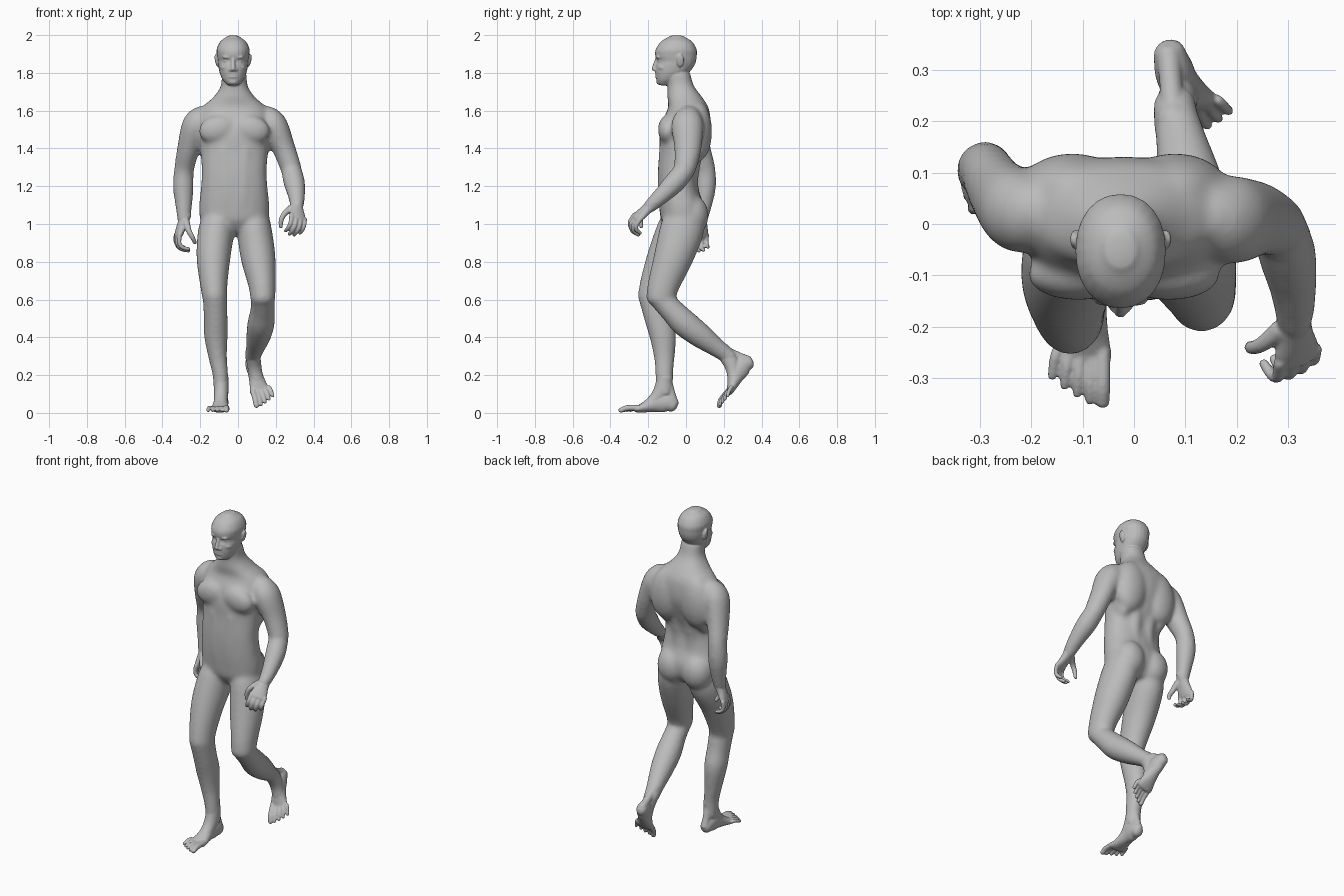
import bpy, bmesh, math
from mathutils import Vector, Matrix

cube = bpy.data.objects.get("Cube")
if cube:
    bpy.data.objects.remove(cube)

X = Vector((1, 0, 0))
Z = Vector((0, 0, 1))
TRUNK_X = -0.02      # the trunk leans a little off centre
HEAD_X = -0.026
SEGMENTS = 24


def spline(points, steps=5):
    """Smoothly interpolate position and radii through the given sections."""
    rows = [tuple(p) if len(p) == 5 else tuple(p) + (p[3],) for p in points]
    rows = [rows[0]] + rows + [rows[-1]]
    out = []
    for a, b, c, d in zip(rows, rows[1:], rows[2:], rows[3:]):
        for k in range(steps):
            t = k / steps
            out.append([q + t / 2 * (r - p + t * (2*p - 5*q + 4*r - s + t * (3*q - p - 3*r + s)))
                        for p, q, r, s in zip(a, b, c, d)])
    return out + [list(rows[-1])]


def tube(bm, points, ref=X, flat=False, cap=0.8, power=1.0):
    """Loft elliptical sections (x, y, z, side radius, depth radius) with domed ends."""
    rows = spline(points)
    pos = [Vector(r[:3]) for r in rows]
    last = len(rows) - 1
    sections = []
    for i, row in enumerate(rows):
        tan = Z if flat else (pos[min(i + 1, last)] - pos[max(i - 1, 0)]).normalized()
        sections.append((pos[i], tan, row[3], row[4]))

    def dome(section, sign):
        p, tan, ra, rb = section
        return [(p + tan * sign * cap * min(ra, rb) * math.sin(a), tan,
                 ra * math.cos(a), rb * math.cos(a)) for a in (0.5, 1.0, 1.4)]

    sections = dome(sections[0], -1)[::-1] + sections + dome(sections[-1], 1)
    rings = []
    for p, tan, ra, rb in sections:
        side = (ref - tan * ref.dot(tan)).normalized()
        depth = tan.cross(side)
        ring = []
        for k in range(SEGMENTS):
            c, s = math.cos(math.tau * k / SEGMENTS), math.sin(math.tau * k / SEGMENTS)
            c, s = (math.copysign(abs(v) ** power, v) for v in (c, s))
            ring.append(bm.verts.new(p + side * ra * c + depth * rb * s))
        rings.append(ring)
    for low, high in zip(rings, rings[1:]):
        for k in range(SEGMENTS):
            n = (k + 1) % SEGMENTS
            bm.faces.new((low[k], low[n], high[n], high[k]))
    bm.faces.new(rings[0][::-1])
    bm.faces.new(rings[-1])


def blob(bm, centre, size, tilt=0.0):
    """Ellipsoid, tilted about the front axis."""
    place = Matrix.Translation(centre) @ Matrix.Rotation(tilt, 4, 'Y') @ Matrix.Diagonal((*size, 1))
    bmesh.ops.create_uvsphere(bm, u_segments=24, v_segments=16, radius=1, matrix=place)


def pair(bm, middle, offset, y, z, size, tilt=0.0):
    """The same ellipsoid on both sides."""
    for sign in (1, -1):
        blob(bm, (middle + sign * offset, y, z), size, sign * tilt)


def fuse(bm, name, voxel, rounds):
    """Melt overlapping volumes into one smooth skin."""
    bmesh.ops.recalc_face_normals(bm, faces=bm.faces)
    raw = bpy.data.meshes.new(name + " raw")
    bm.to_mesh(raw)
    bm.free()
    ob = bpy.data.objects.new(name, raw)
    bpy.context.scene.collection.objects.link(ob)
    remesh = ob.modifiers.new("Skin", 'REMESH')
    remesh.mode = 'VOXEL'
    remesh.voxel_size = voxel
    relax = ob.modifiers.new("Relax", 'SMOOTH')
    relax.factor = 0.5
    relax.iterations = rounds
    graph = bpy.context.evaluated_depsgraph_get()
    mesh = bpy.data.meshes.new_from_object(ob.evaluated_get(graph))
    ob.modifiers.clear()
    ob.data = mesh
    bpy.data.meshes.remove(raw)
    return ob


def frame(origin, forward, up, sign, scale=1.0):
    """Local placing function for a hand or foot, and its sideways direction."""
    f = Vector(forward).normalized()
    u = Vector(up)
    u = (u - f * u.dot(f)).normalized()
    s = f.cross(u) * sign
    return (lambda a, b, c: Vector(origin) + (f * a + s * b + u * c) * scale), s


def hand(bm, wrist, fingers, back, sign):
    at, s = frame(wrist, fingers, back, sign, 1.08)
    tube(bm, [(*at(-.03, 0, 0), .032, .03), (*at(.02, 0, 0), .036, .026),
              (*at(.06, 0, 0), .046, .022), (*at(.085, 0, 0), .045, .018)], s)
    for i, size in enumerate((.9, 1, .95, .75)):
        b = .036 - .0245 * i
        tube(bm, [(*at(.075, b, .003), .0125), (*at(.075 + .045 * size, b, -.008), .0118),
                  (*at(.075 + .063 * size, b, -.038 * size), .011),
                  (*at(.075 + .058 * size, b, -.072 * size), .0095)], s)
    tube(bm, [(*at(.01, .025, -.01), .02), (*at(.045, .055, -.028), .015),
              (*at(.07, .062, -.055), .013), (*at(.09, .052, -.08), .01)], s)


def foot(bm, ankle, forward, up, sign):
    at, s = frame(ankle, forward, up, sign)
    tube(bm, [(*at(-.045, 0, -.09), .031, .036), (*at(-.01, 0, -.075), .037, .052),
              (*at(.04, 0, -.077), .037, .05), (*at(.09, 0, -.095), .043, .033),
              (*at(.13, 0, -.108), .052, .021), (*at(.15, 0, -.112), .052, .015)], s)
    # Instep and heel cord
    tube(bm, [(*at(-.005, 0, .06), .037, .042), (*at(.012, 0, -.01), .038, .044),
              (*at(.045, 0, -.055), .036, .036), (*at(.09, 0, -.088), .036, .026)], s)
    tube(bm, [(*at(-.015, 0, .04), .024, .026), (*at(-.035, 0, -.03), .022, .024),
              (*at(-.045, 0, -.08), .027, .032)], s)
    for i, reach in enumerate((.23, .228, .216, .202, .185)):
        b = .039 - .024 * i
        r = .0105 if i else .015
        tube(bm, [(*at(.13, b * .9, -.103), r), (*at(reach - .035, b, -.104), r),
                  (*at(reach, b * 1.05, -.117), r * .9)], s)


# Trunk and neck
core = bmesh.new()
trunk = [(.97, -.02, .13, .08), (1.02, -.02, .178, .112), (1.09, -.022, .187, .12),
         (1.18, -.04, .178, .108), (1.28, -.044, .172, .105), (1.38, -.024, .18, .118),
         (1.48, -.006, .19, .133), (1.56, .006, .192, .124), (1.62, .012, .168, .106),
         (1.67, -.006, .112, .093), (1.73, -.028, .072, .071), (1.8, -.045, .067, .068)]
tube(core, [(TRUNK_X, y, z, a, b) for z, y, a, b in trunk], flat=True, cap=.25, power=.88)

# Trunk muscles
pair(core, TRUNK_X, .088, -.098, 1.5, (.102, .051, .075), .2)     # chest
pair(core, TRUNK_X, .1, .064, 1.49, (.105, .074, .16), -.1)       # shoulder blades
pair(core, TRUNK_X, .138, .015, 1.43, (.052, .085, .14), .12)     # flanks
pair(core, TRUNK_X, .09, .025, 1.625, (.105, .06, .04), .55)      # neck slope
pair(core, TRUNK_X, .083, .03, 1.045, (.092, .09, .11))           # buttocks
for sign in (1, -1):
    tube(core, [(TRUNK_X + sign * .03, -.1, 1.02, .03, .025), (TRUNK_X + sign * .042, -.115, 1.12, .042, .03),
                (TRUNK_X + sign * .046, -.12, 1.24, .044, .03), (TRUNK_X + sign * .05, -.112, 1.4, .046, .03)])
    tube(core, [(TRUNK_X + sign * .045, .045, 1.12, .038, .03), (TRUNK_X + sign * .045, .035, 1.25, .038, .032),
                (TRUNK_X + sign * .05, .075, 1.45, .042, .03)])

# Arms
tube(core, [(-.185, .025, 1.56, .07), (-.226, .026, 1.52, .072, .082), (-.262, .062, 1.4, .06, .069),
            (-.285, .1, 1.29, .053, .056), (-.29, .104, 1.195, .055), (-.287, .093, 1.1, .045),
            (-.287, .08, 1.02, .035)])
tube(core, [(.145, .015, 1.56, .07), (.19, .008, 1.52, .074, .086), (.243, .01, 1.4, .061, .072),
            (.281, -.004, 1.295, .056, .059)])
tube(core, [(.281, -.002, 1.29, .054), (.298, -.06, 1.22, .057), (.31, -.13, 1.15, .046),
            (.312, -.195, 1.09, .036)])

# Legs
tube(core, [(-.1, -.02, 1.02, .09, .108), (-.117, -.045, .95, .096, .117), (-.13, -.105, .82, .09, .103),
            (-.128, -.157, .68, .073, .088), (-.122, -.178, .6, .065, .08)], cap=.6)
tube(core, [(-.122, -.176, .62, .065, .078), (-.118, -.148, .5, .063, .072), (-.117, -.123, .41, .063, .071),
            (-.108, -.115, .3, .05, .056), (-.093, -.115, .2, .042, .047),
            (-.088, -.115, .1, .041, .047)], cap=.5)
tube(core, [(.075, -.01, 1.03, .09, .106), (.087, -.024, .96, .093, .117), (.107, -.068, .82, .092, .104),
            (.127, -.118, .68, .073, .085), (.132, -.136, .6, .066, .077)], cap=.7)
tube(core, [(.131, -.127, .6, .063), (.13, -.075, .543, .065), (.122, -.008, .475, .072),
            (.109, .075, .41, .066), (.092, .16, .347, .051), (.08, .215, .307, .044),
            (.08, .24, .285, .042)], cap=.5)

core_object = fuse(core, "core", .01, 15)

body = bmesh.new()
body.from_mesh(core_object.data)
core_mesh = core_object.data
bpy.data.objects.remove(core_object)
bpy.data.meshes.remove(core_mesh)

# Head
skull = [(1.742, -.112, .036, .038), (1.765, -.095, .056, .062), (1.8, -.074, .071, .088),
         (1.835, -.06, .078, .102), (1.862, -.05, .081, .103), (1.89, -.053, .085, .11),
         (1.925, -.052, .087, .108), (1.965, -.05, .069, .083), (1.99, -.05, .036, .043)]
tube(body, [(HEAD_X, y, z, a, b) for z, y, a, b in skull], flat=True, cap=.25, power=.93)

# Face
tube(body, [(HEAD_X, -.152, 1.875, .01), (HEAD_X, -.163, 1.845, .011), (HEAD_X, -.17, 1.82, .013)])
pair(body, HEAD_X, .013, -.16, 1.816, (.01, .012, .009))          # nostrils
pair(body, HEAD_X, .03, -.143, 1.882, (.026, .017, .009), -.08)   # brows
pair(body, HEAD_X, .034, -.135, 1.862, (.015, .012, .008))        # eyes
pair(body, HEAD_X, .042, -.113, 1.83, (.026, .034, .018), .3)     # cheekbones
for z in (1.792, 1.779):
    blob(body, (HEAD_X, -.154, z), (.025, .01, .006))             # lips
blob(body, (HEAD_X, -.138, 1.754), (.027, .02, .018))             # chin
pair(body, HEAD_X, .087, -.03, 1.865, (.009, .02, .035), .2)      # ears

# Hands and feet
hand(body, (-.287, .08, 1.02), (-.36, -.12, -1), (-1, -.25, .3), -1)
hand(body, (.312, -.195, 1.09), (.05, -.75, -.68), (.45, -.4, .8), 1)
foot(body, (-.088, -.115, .13), (-.06, -1, 0), (0, 0, 1), -1)
foot(body, (.08, .235, .29), (.25, -.62, -.74), (0, -.75, .62), 1)

figure = fuse(body, "body", .005, 3)
figure.data.name = "body"
figure.data.shade_smooth()

grey = bpy.data.materials.new("plain grey")
grey.use_nodes = True
tone = (.5, .5, .5, 1)
grey.diffuse_color = tone
grey.node_tree.nodes["Principled BSDF"].inputs["Base Color"].default_value = tone
figure.data.materials.clear()
figure.data.materials.append(grey)
